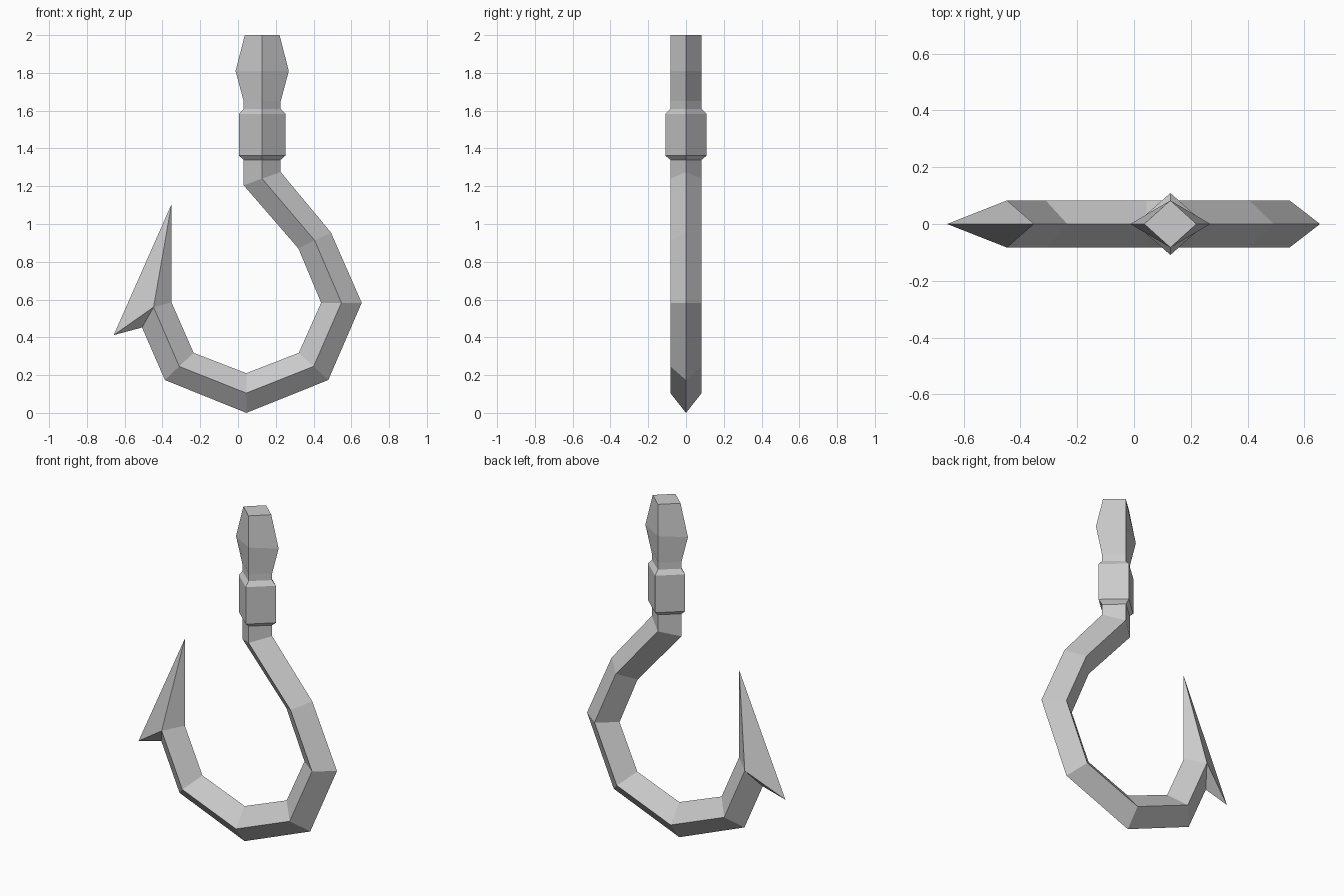
import bpy, bmesh

if "Cube" in bpy.data.objects:
    bpy.data.objects.remove(bpy.data.objects["Cube"])

bm = bmesh.new()


def ring(left, right, half_depth=0.083, mid=None):
    """Diamond cross-section between two silhouette points (x, z)."""
    mx, mz = mid or ((left[0] + right[0]) / 2, (left[1] + right[1]) / 2)
    pts = [(left[0], 0, left[1]), (mx, -half_depth, mz),
           (right[0], 0, right[1]), (mx, half_depth, mz)]
    return [bm.verts.new(p) for p in pts]


# Shank: straight level sections (z, half width, half depth), including collar
shank = [(2.0, 0.092, 0.083), (1.81, 0.141, 0.083), (1.65, 0.098, 0.083),
         (1.61, 0.098, 0.083), (1.583, 0.123, 0.109), (1.362, 0.123, 0.109),
         (1.34, 0.098, 0.083)]
rings = [ring((0.128 - w, z), (0.128 + w, z), d) for z, w, d in shank]

# Bend: inner and outer silhouette points
bend = [((0.03, 1.205), (0.226, 1.275)), ((0.32, 0.87), (0.492, 0.955)),
        ((0.44, 0.583), (0.655, 0.583)), ((0.322, 0.318), (0.478, 0.174)),
        ((0.044, 0.21), (0.044, 0.0)), ((-0.235, 0.318), (-0.387, 0.174))]
rings += [ring(a, b) for a, b in bend]
rings.append(ring((-0.352, 0.585), (-0.508, 0.452), mid=(-0.447, 0.56)))

for a, b in zip(rings, rings[1:]):
    for i in range(4):
        j = (i + 1) % 4
        bm.faces.new((a[i], a[j], b[j], b[i]))
bm.faces.new(rings[0])

# Barbed point: tip and swept-back barb
inner, front, outer, back = rings[-1]
tip = bm.verts.new((-0.352, 0, 1.105))
barb = bm.verts.new((-0.658, 0, 0.412))
for side in (front, back):
    bm.faces.new((inner, side, tip))
    bm.faces.new((side, barb, tip))
    bm.faces.new((side, outer, barb))

bmesh.ops.recalc_face_normals(bm, faces=bm.faces)
mesh = bpy.data.meshes.new("hook")
bm.to_mesh(mesh)
bm.free()
bpy.context.collection.objects.link(bpy.data.objects.new("hook", mesh))
